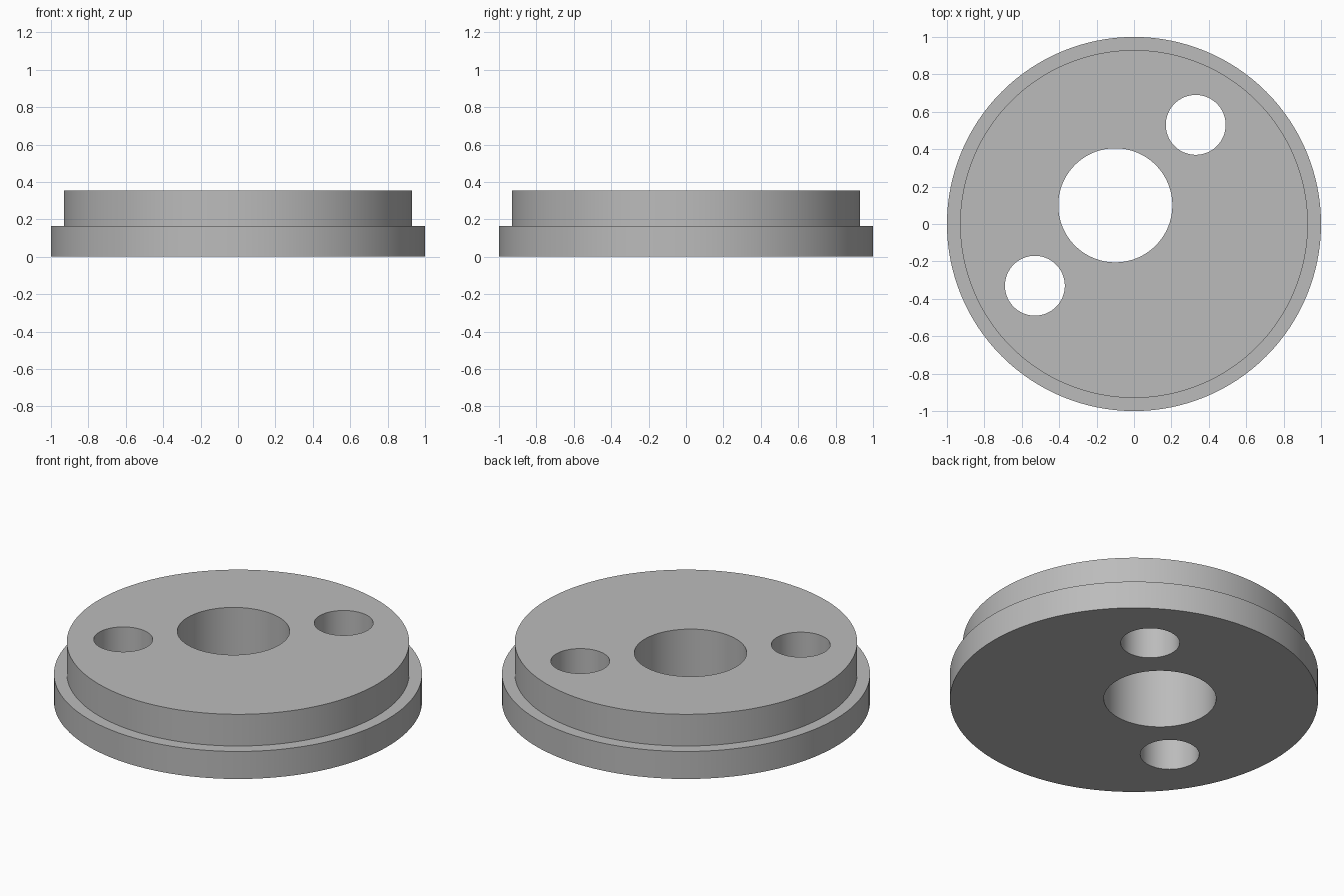
import bpy
import bmesh
from math import radians

SEGMENTS = 128
BASE_RADIUS, RIM_RADIUS = 1.0, 0.93
STEP_Z, TOP_Z = 0.165, 0.355

old = bpy.data.objects.get("Cube")
if old:
    bpy.data.objects.remove(old, do_unlink=True)

# Plain grey material
grey = bpy.data.materials.new("grey")
grey.use_nodes = True
colour = (0.5, 0.5, 0.5, 1)
grey.diffuse_color = colour
grey.node_tree.nodes["Principled BSDF"].inputs["Base Color"].default_value = colour


def lathe(name, profile, x=0, y=0):
    """Closed round solid from (radius, height) pairs, bottom to top."""
    bm = bmesh.new()
    ring = bmesh.ops.create_circle(bm, segments=SEGMENTS, radius=profile[0][0], cap_ends=True)
    face = bm.faces[:][0]
    for v in ring["verts"]:
        v.co.z = profile[0][1]
    edges = list(face.edges)
    for (r0, z0), (r1, z1) in zip(profile, profile[1:]):
        new = bmesh.ops.extrude_edge_only(bm, edges=edges)["geom"]
        edges = [e for e in new if isinstance(e, bmesh.types.BMEdge)
                 and all(v in new for v in e.verts)]
        for v in (g for g in new if isinstance(g, bmesh.types.BMVert)):
            v.co.x *= r1 / r0
            v.co.y *= r1 / r0
            v.co.z = z1
    bmesh.ops.holes_fill(bm, edges=edges, sides=0)
    bmesh.ops.recalc_face_normals(bm, faces=bm.faces[:])
    mesh = bpy.data.meshes.new(name)
    bm.to_mesh(mesh)
    bm.free()
    mesh.materials.append(grey)
    obj = bpy.data.objects.new(name, mesh)
    obj.location = (x, y, 0)
    bpy.context.collection.objects.link(obj)
    return obj


# Stepped disc
disc = lathe("stepped_disc", [(BASE_RADIUS, 0), (BASE_RADIUS, STEP_Z),
                              (RIM_RADIUS, STEP_Z), (RIM_RADIUS, TOP_Z)])
bpy.ops.object.select_all(action="DESELECT")
bpy.context.view_layer.objects.active = disc
disc.select_set(True)

# Through holes: large bore and two smaller ones on the same diagonal
holes = {"centre_bore": (-0.10, 0.10, 0.305),
         "back_hole": (0.33, 0.53, 0.16),
         "front_hole": (-0.53, -0.33, 0.16)}
for name, (x, y, r) in holes.items():
    cutter = lathe(name + "_cutter", [(r, -0.1), (r, TOP_Z + 0.1)], x, y)
    cutter.hide_render = True
    bpy.context.view_layer.update()
    cut = disc.modifiers.new(name, "BOOLEAN")
    cut.operation = "DIFFERENCE"
    cut.solver = "EXACT"
    cut.object = cutter
    bpy.ops.object.modifier_apply(modifier=name)
    bpy.data.objects.remove(cutter, do_unlink=True)

# Smooth walls with crisp edges
bpy.ops.object.shade_smooth_by_angle(angle=radians(30))
